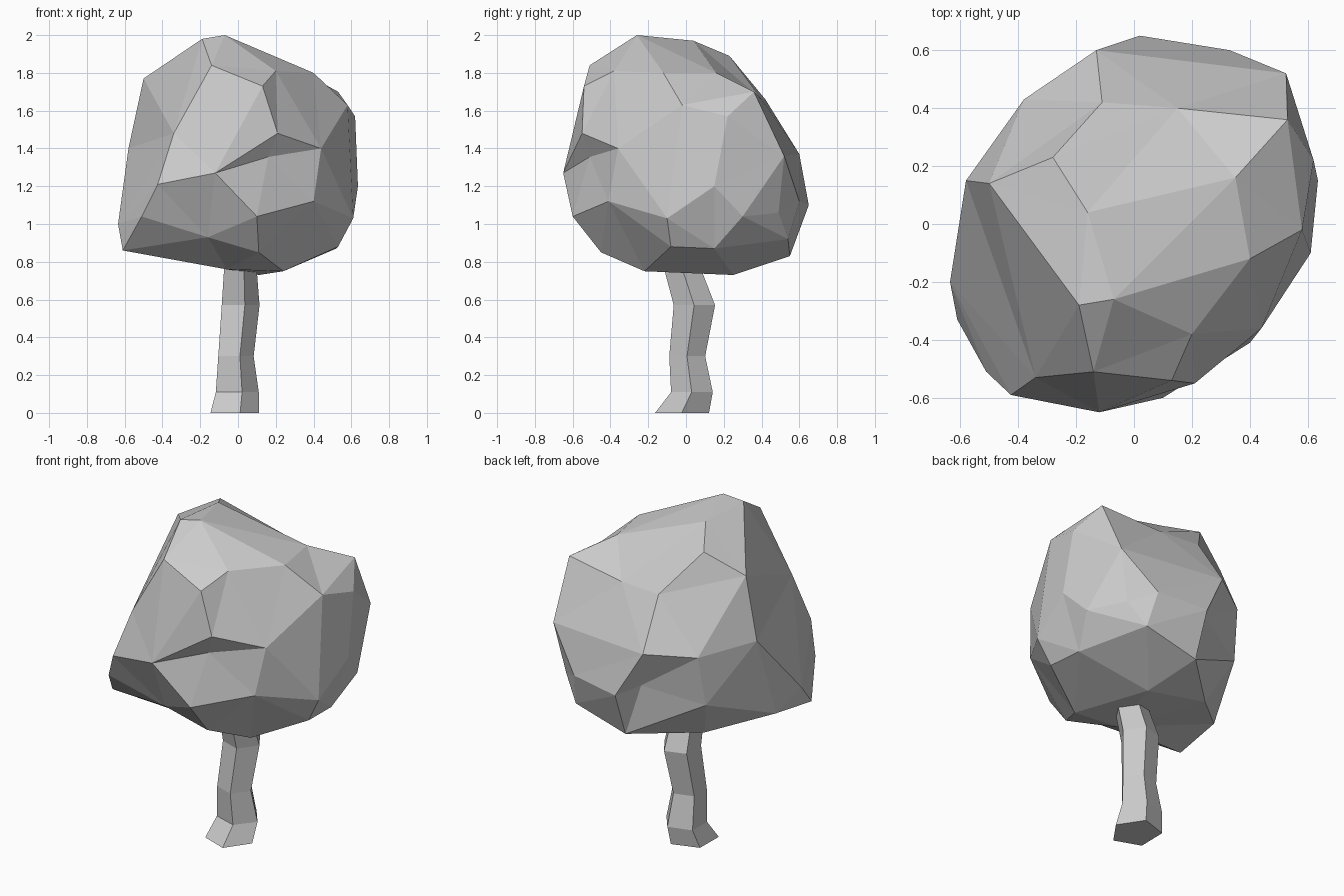
import bpy, bmesh, math
from mathutils import Vector


def add_object(name, bm):
    bmesh.ops.recalc_face_normals(bm, faces=bm.faces)
    mesh = bpy.data.meshes.new(name)
    bm.to_mesh(mesh)
    bm.free()
    obj = bpy.data.objects.new(name, mesh)
    bpy.context.collection.objects.link(obj)
    return obj


# Foliage: faceted boulder shape, corner points skinned around a centre
corners = [
    # top cap and upper front
    (-.07, -.26, 2.0), (-.19, -.28, 1.98), (-.14, -.51, 1.84), (.13, -.54, 1.73),
    (.20, -.38, 1.81), (-.16, .04, 1.97), (-.28, .23, 1.89), (-.50, .14, 1.77),
    # upper right and back
    (.40, -.12, 1.80), (.35, .16, 1.80), (.58, -.02, 1.63), (.62, .22, 1.57),
    (.53, .36, 1.70), (.525, .52, 1.36), (.15, .40, 1.66), (-.11, .42, 1.66),
    (-.13, .60, 1.37), (-.38, .43, 1.35), (-.58, .15, 1.40),
    # front ledge with its undercut, left notch
    (-.34, -.53, 1.48), (-.425, -.59, 1.21), (-.51, -.51, 1.04), (-.465, -.46, 1.07),
    (-.12, -.65, 1.27), (.21, -.55, 1.48), (.16, -.51, 1.355), (.44, -.36, 1.40),
    (.10, -.60, 1.04), (.40, -.41, 1.12),
    # right, back and left waist
    (.61, -.10, 1.03), (.635, .15, 1.20), (.59, .30, 1.04), (.46, .49, 1.06),
    (.36, .54, .92), (.02, .65, 1.10), (-.07, .53, 1.14), (.33, .60, 1.12),
    (-.40, .38, 1.05), (-.635, -.20, 1.0),
    # underside
    (-.61, -.33, .86), (-.59, -.02, .90), (-.16, -.47, .93), (.11, -.45, .85),
    (.24, -.22, .75), (.53, -.08, .88), (.52, .15, .87), (.11, .25, .73),
    (.02, .55, .83), (-.30, .25, .81), (-.06, -.20, .76),
]
centre = Vector((0, 0, 1.3))
bm = bmesh.new()
target = {}
for p in corners:
    d = Vector(p) - centre
    v = bm.verts.new(d.normalized() * d.length ** 0.1)
    target[v] = Vector(p)
bmesh.ops.convex_hull(bm, input=list(bm.verts))
bmesh.ops.delete(bm, geom=[v for v in bm.verts if not v.link_faces], context='VERTS')
for v in bm.verts:
    v.co = target[v]
add_object("foliage", bm)

# Trunk: five-sided, slightly crooked stack of rings (z, x, y, radius x, radius y)
rings = [(0, -.03, -.02, .141, .15), (.11, -.015, .032, .125, .116), (.30, -.02, .007, .103, .10),
         (.57, .004, .045, .110, .115), (.80, .004, -.03, .092, .10)]
bm = bmesh.new()
loops = []
for z, x, y, rx, ry in rings:
    angles = [math.radians(-73 + 72 * i) for i in range(5)]
    loops.append([bm.verts.new((x + rx * math.cos(a), y + ry * math.sin(a), z)) for a in angles])
for low, high in zip(loops, loops[1:]):
    for i in range(5):
        j = (i + 1) % 5
        bm.faces.new((low[i], low[j], high[j], high[i]))
bm.faces.new(loops[0])
bm.faces.new(loops[-1])
add_object("trunk", bm)
